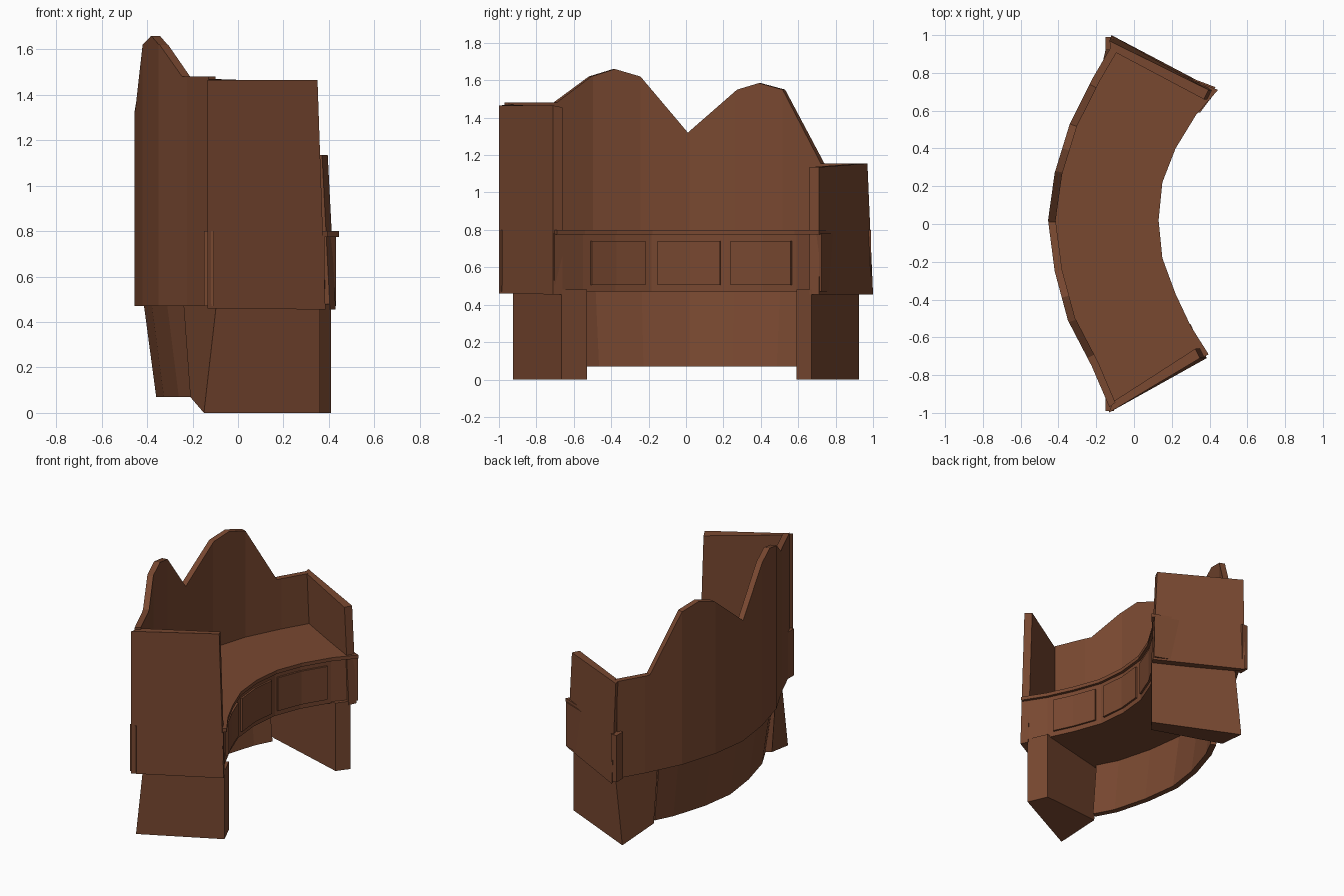
import bpy, bmesh
from mathutils import Vector

if "Cube" in bpy.data.objects:
    bpy.data.objects.remove(bpy.data.objects["Cube"])

wood = bpy.data.materials.new("brown_wood")
wood.diffuse_color = (0.19, 0.065, 0.03, 1)
wood.use_nodes = True
wood.node_tree.nodes["Principled BSDF"].inputs["Base Color"].default_value = wood.diffuse_color
CENTER = Vector((1.12, 0.01))

# Plan curves (x, y): concave front edge and convex back
FRONT = [(0.395, -0.69), (0.30, -0.54), (0.22, -0.37), (0.15, -0.18), (0.13, 0.02),
         (0.15, 0.22), (0.22, 0.40), (0.33, 0.58), (0.445, 0.71)]
BACK = [(-0.13, -0.97), (-0.225, -0.75), (-0.35, -0.51), (-0.42, -0.25), (-0.455, 0.02),
        (-0.42, 0.27), (-0.34, 0.53), (-0.22, 0.77), (-0.12, 0.94)]
# Skyline of the back board (z, y)
SKYLINE = [(1.48, -1.0), (1.48, -0.71), (1.62, -0.52), (1.66, -0.39), (1.62, -0.25),
           (1.32, 0.01), (1.55, 0.28), (1.585, 0.40), (1.55, 0.53), (1.155, 0.74), (1.155, 1.0)]


def at_y(curve, y):
    """First coordinate of a curve at a given y."""
    for (a, ya), (b, yb) in zip(curve, curve[1:]):
        if y <= yb:
            break
    return a + (b - a) * (y - ya) / (yb - ya)


def inset(p, d):
    """Move a plan point towards the arc centre."""
    p = Vector(p)
    return p + (CENTER - p).normalized() * d


def loft(name, rings):
    """Solid through a row of equal-sized vertex rings, capped at both ends."""
    bm = bmesh.new()
    rows = [[bm.verts.new(v) for v in ring] for ring in rings]
    n = len(rows[0])
    for a, b in zip(rows, rows[1:]):
        for i in range(n):
            j = (i + 1) % n
            bm.faces.new((a[i], a[j], b[j], b[i]))
    bm.faces.new(rows[0])
    bm.faces.new(rows[-1][::-1])
    bmesh.ops.recalc_face_normals(bm, faces=bm.faces)
    mesh = bpy.data.meshes.new(name)
    bm.to_mesh(mesh)
    bm.free()
    mesh.materials.append(wood)
    obj = bpy.data.objects.new(name, mesh)
    bpy.context.collection.objects.link(obj)
    return obj


def section(near, far, z0, z1):
    """Upright rectangle between two plan points."""
    return [(*near, z0), (*far, z0), (*far, z1), (*near, z1)]


# Counter top and the apron under it
loft("counter_top", [section(f, inset(b, 0.02), 0.775, 0.80) for f, b in zip(FRONT, BACK)])
loft("apron", [section(inset(f, -0.02), inset(b, 0.02), 0.47, 0.78)
               for f, b in zip(FRONT, BACK)])

# Three curved drawer fronts
for i, (y0, y1) in enumerate([(-0.50, -0.215), (-0.15, 0.18), (0.235, 0.555)]):
    ys = [y0] + [y for _, y in FRONT if y0 < y < y1] + [y1]
    pts = [(at_y(FRONT, y), y) for y in ys]
    loft(f"drawer_front_{i + 1}",
         [section(inset(p, -0.007), inset(p, -0.03), 0.505, 0.74) for p in pts])

# Back board with two unequal humps
ys = sorted({y for _, y in BACK} | {y for _, y in SKYLINE if abs(y) < 0.93})
rings = []
for y in ys:
    p = (at_y(BACK, y), y)
    rings.append(section(p, inset(p, 0.04), 0.47, at_y(SKYLINE, y)))
loft("back_board", rings)

# Lower back panel, leaning in towards the floor
rings = []
for y in [-0.66] + [y for _, y in BACK if abs(y) < 0.6] + [0.66]:
    p = (at_y(BACK, y), y)
    rings.append([(*inset(p, 0.04), 0.48), (*inset(p, 0.095), 0.07),
                  (*inset(p, 0.135), 0.07), (*inset(p, 0.08), 0.48)])
loft("lower_back_panel", rings)

# End walls: bottom and top outlines (front outer, front inner, back inner, back outer)
loft("tall_end_wall", [
    [(0.385, -0.71, 0.455), (0.36, -0.66, 0.455), (-0.11, -0.94, 0.47), (-0.135, -1.0, 0.46)],
    [(0.35, -0.71, 1.465), (0.325, -0.66, 1.455), (-0.11, -0.94, 1.47), (-0.135, -1.0, 1.465)]])
loft("short_end_wall", [
    [(0.43, 0.71, 0.455), (0.405, 0.66, 0.455), (-0.10, 0.94, 0.46), (-0.12, 1.0, 0.455)],
    [(0.395, 0.71, 1.135), (0.37, 0.66, 1.135), (-0.12, 0.92, 1.155), (-0.13, 0.97, 1.155)]])

for name, s, front_outer, front_inner in [("tall_side", -1, (0.36, -0.665), (0.30, -0.53)),
                                          ("short_side", 1, (0.41, 0.67), (0.35, 0.59))]:
    # Thick slab leg closing the end of the knee space
    loft(f"{name}_leg", [
        [(*front_outer, 0), (*front_inner, 0), (-0.21, s * 0.66, 0.07), (-0.15, s * 0.925, 0)],
        [(*front_outer, 0.48), (*front_inner, 0.48), (-0.24, s * 0.66, 0.48),
         (-0.095, s * 0.925, 0.48)]])
    # Counter end showing at the back corner
    loft(f"{name}_corner_block", [
        [(-0.15, s * 0.99, z), (-0.105, s * 0.99, z), (-0.105, s * 0.92, z), (-0.15, s * 0.92, z)]
        for z in (0.47, 0.80)])
